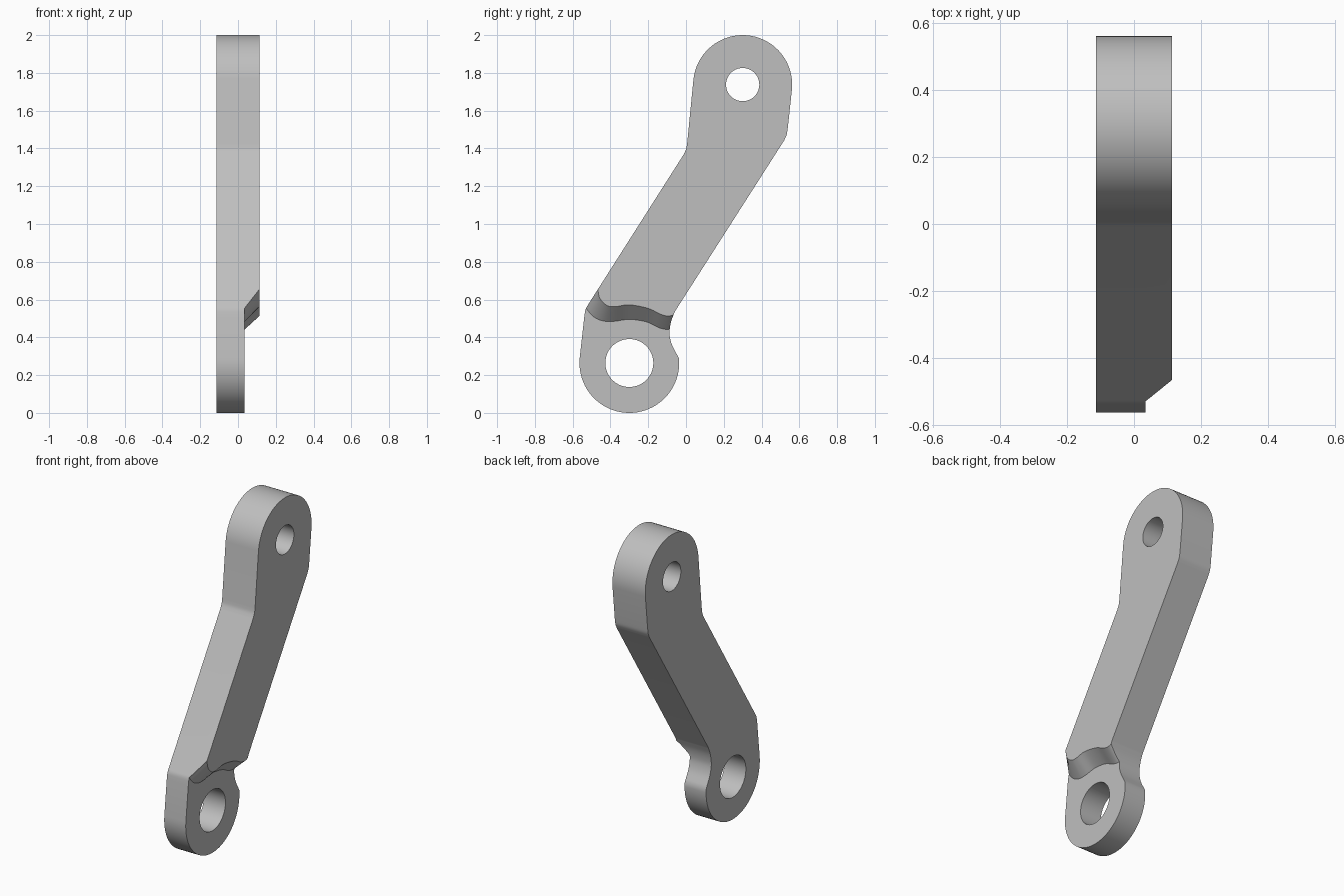
import bpy, bmesh
from math import sin, cos, radians
from mathutils import Vector

cube = bpy.data.objects.get("Cube")
if cube:
    bpy.data.objects.remove(cube)

BACK, STEP, FACE = -0.113, 0.035, 0.113   # thickness levels along x
TOP, BOTTOM = (0.30, 1.738), (-0.30, 0.264)  # eye centres (y, z)

metal = bpy.data.materials.new("plain_grey")
metal.use_nodes = True
grey = (0.52, 0.52, 0.52, 1)
metal.diffuse_color = grey
metal.node_tree.nodes["Principled BSDF"].inputs["Base Color"].default_value = grey


def arc(centre, r, start, end, n=40):
    angles = [radians(start + (end - start) * i / n) for i in range(n + 1)]
    return [(centre[0] + r * cos(a), centre[1] + r * sin(a)) for a in angles]


def smooth(points, n=6):
    """Catmull-Rom curve through the points."""
    p = [Vector(q) for q in points]
    p = [2 * p[0] - p[1]] + p + [2 * p[-1] - p[-2]]
    out = []
    for a, b, c, d in zip(p, p[1:], p[2:], p[3:]):
        for i in range(n):
            t = i / n
            out.append(tuple(0.5 * (2 * b + (c - a) * t + (2*a - 5*b + 4*c - d) * t**2
                                    + (3*b - a - 3*c + d) * t**3)))
    return out + [tuple(p[-2])]


def loft(name, x0, x1, low, high=None):
    """Solid between two matching y-z outlines."""
    bm = bmesh.new()
    a = [bm.verts.new((x0, *p)) for p in low]
    b = [bm.verts.new((x1, *p)) for p in (high or low)]
    bm.faces.new(a)
    bm.faces.new(b[::-1])
    for i in range(len(a)):
        bm.faces.new((a[i - 1], a[i], b[i], b[i - 1]))
    bmesh.ops.recalc_face_normals(bm, faces=bm.faces)
    mesh = bpy.data.meshes.new(name)
    bm.to_mesh(mesh)
    bm.free()
    mesh.materials.append(metal)
    obj = bpy.data.objects.new(name, mesh)
    bpy.context.collection.objects.link(obj)
    return obj


# Arm outline: upper eye, left edge, lower eye, neck, right edge
outline = arc(TOP, 0.262, -6, 174)
outline += smooth([(0.006, 1.425), (0.0, 1.395), (-0.013, 1.367)], 4)
outline += smooth([(-0.515, 0.578), (-0.531, 0.550), (-0.538, 0.515)], 4)
outline += arc(BOTTOM, 0.264, 174, 365)
outline += smooth([(-0.046, 0.305), (-0.073, 0.357), (-0.086, 0.405), (-0.086, 0.445),
                   (-0.077, 0.49), (-0.058, 0.538)])
outline += smooth([(0.520, 1.443), (0.533, 1.473), (0.539, 1.510)], 4)
arm = loft("lever_arm", BACK, FACE, outline)

# Sloped recess around the lower eye
foot = smooth([(-0.56, 0.61), (-0.53, 0.556), (-0.49, 0.51), (-0.44, 0.487), (-0.38, 0.485),
               (-0.30, 0.495), (-0.21, 0.482), (-0.14, 0.450), (-0.086, 0.441), (-0.03, 0.45)])
rim = smooth([(-0.475, 0.73), (-0.467, 0.660), (-0.455, 0.606), (-0.42, 0.570), (-0.375, 0.562),
              (-0.30, 0.572), (-0.20, 0.553), (-0.12, 0.517), (-0.067, 0.519), (-0.01, 0.57)])
rim = [tuple(Vector(f).lerp(Vector(r), 1.15)) for f, r in zip(foot, rim)]
border = [(0.2, 0.5), (0.2, -0.2), (-0.9, -0.2), (-0.9, 0.7)]
recess = loft("recess_cutter", STEP, STEP + (FACE - STEP) * 1.15, foot + border, rim + border)

# Pin holes
upper_hole = loft("upper_hole_cutter", -0.3, 0.3, arc(TOP, 0.088, 0, 354, 59))
lower_hole = loft("lower_hole_cutter", -0.3, 0.3, arc(BOTTOM, 0.127, 0, 354, 59))

bpy.context.view_layer.objects.active = arm
for cutter in (recess, upper_hole, lower_hole):
    cutter.hide_render = True
    mod = arm.modifiers.new(cutter.name, 'BOOLEAN')
    mod.operation, mod.solver, mod.object = 'DIFFERENCE', 'EXACT', cutter
    bpy.ops.object.modifier_apply(modifier=mod.name)
    bpy.data.objects.remove(cutter)

bpy.ops.object.select_all(action='DESELECT')
arm.select_set(True)
bpy.ops.object.shade_smooth_by_angle(angle=radians(30))
